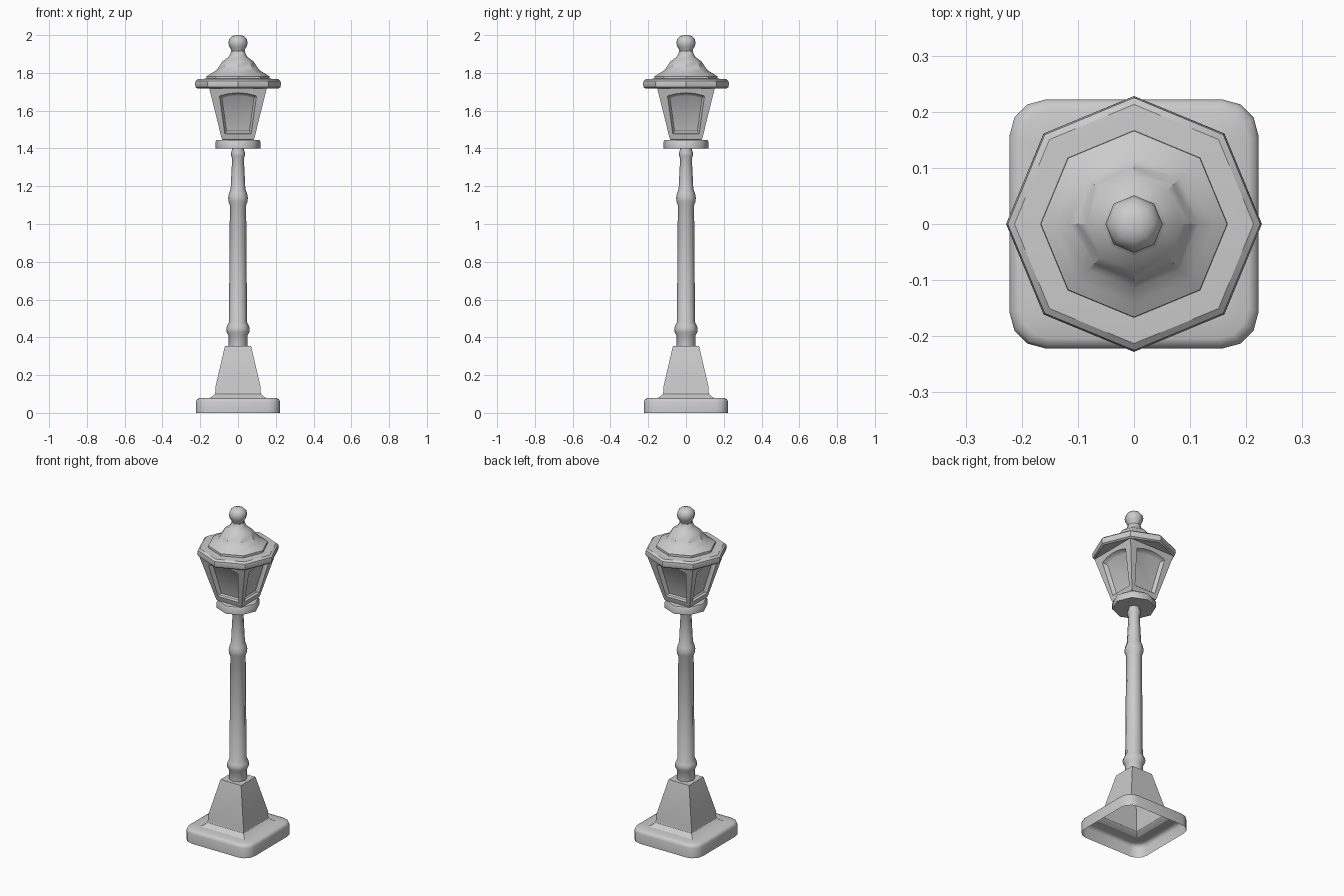
import bpy, bmesh, math
from mathutils import Matrix

if "Cube" in bpy.data.objects:
    bpy.data.objects.remove(bpy.data.objects["Cube"])


def finish(name, bm, angle):
    bmesh.ops.remove_doubles(bm, verts=bm.verts, dist=0.0005)
    bmesh.ops.recalc_face_normals(bm, faces=bm.faces)
    me = bpy.data.meshes.new(name)
    bm.to_mesh(me)
    bm.free()
    ob = bpy.data.objects.new(name, me)
    bpy.context.collection.objects.link(ob)
    bpy.ops.object.select_all(action='DESELECT')
    ob.select_set(True)
    bpy.context.view_layer.objects.active = ob
    bpy.ops.object.shade_smooth_by_angle(angle=math.radians(angle))
    return ob


def bridge(bm, a, b):
    n = len(a)
    for i in range(n):
        bm.faces.new((a[i], a[(i + 1) % n], b[(i + 1) % n], b[i]))


def loft(name, rings, angle, bottom=True, top=True):
    bm = bmesh.new()
    loops = [[bm.verts.new(p) for p in r] for r in rings]
    for a, b in zip(loops, loops[1:]):
        bridge(bm, a, b)
    if bottom:
        bm.faces.new(loops[0][::-1])
    if top:
        bm.faces.new(loops[-1])
    return finish(name, bm, angle)


def octagon(r, z):
    return [(r * math.cos(i * math.pi / 4), r * math.sin(i * math.pi / 4), z) for i in range(8)]


def square(h, z):
    return [(h, -h, z), (h, h, z), (-h, h, z), (-h, -h, z)]


def rounded_square(h, r, z):
    pts = []
    for k, (sx, sy) in enumerate(((1, 1), (-1, 1), (-1, -1), (1, -1))):
        for j in range(4):
            a = math.radians(90 * k + 30 * j)
            pts.append((sx * (h - r) + r * math.cos(a), sy * (h - r) + r * math.sin(a), z))
    return pts


# plinth: open underneath, with rounded upper edge
loft("plinth", [rounded_square(h, r, z) for h, r, z in (
    (.222, .065, 0), (.222, .065, .06), (.217, .062, .073), (.204, .054, .079), (.148, .01, .079))],
    50, bottom=False, top=False)

# tapered square pedestal with flared foot
loft("pedestal", [square(h, z) for h, z in (
    (.15, .079), (.134, .088), (.122, .1), (.119, .115), (.119, .14), (.069, .355))],
    30, bottom=False)

# post with two collar rings
loft("post", [octagon(r, z) for r, z in (
    (.05, .35), (.05, .41), (.061, .428), (.062, .445), (.058, .46), (.048, .48), (.043, 1.1),
    (.051, 1.12), (.052, 1.14), (.047, 1.165), (.039, 1.185), (.031, 1.345), (.036, 1.36),
    (.038, 1.375), (.031, 1.395), (.031, 1.41))], 50)

# plate under the lantern
loft("lantern_plate", [octagon(r, z) for r, z in (
    (.119, 1.4), (.119, 1.436), (.114, 1.444), (.08, 1.446))], 50)


# lantern: four sloped panels with recessed arched windows
def half(z):
    return .087 + (z - 1.455) / .265 * .066


def window(s, depth):
    pts = [(-.07, 1.477), (.07, 1.477)]
    pts += [(.098 * t, 1.678 + .017 * (1 - t * t)) for t in (1, .5, 0, -.5, -1)]
    return [(u * s, -half(1.58 + (z - 1.58) * s) + depth, 1.58 + (z - 1.58) * s) for u, z in pts]


bm = bmesh.new()
for k in range(4):
    rot = Matrix.Rotation(k * math.pi / 2, 3, 'Z')
    outer = [(-.087, -.087, 1.455), (.087, -.087, 1.455)]
    outer += [(.153 * t, -.153, 1.72) for t in (1, .5, 0, -.5, -1)]
    loops = []
    for pts in (outer, window(1, 0), window(.95, .014), window(.86, .022)):
        vs = [bm.verts.new(p) for p in pts]
        bmesh.ops.rotate(bm, verts=vs, cent=(0, 0, 0), matrix=rot)
        loops.append(vs)
    for a, b in zip(loops, loops[1:]):
        bridge(bm, a, b)
    bm.faces.new(loops[-1])
# rounded foot of the lantern
foot = [[bm.verts.new(p) for p in square(h, z)] for h, z in ((.076, 1.443), (.084, 1.447), (.087, 1.455))]
bridge(bm, foot[0], foot[1])
bridge(bm, foot[1], foot[2])
bm.faces.new(foot[0][::-1])
finish("lantern", bm, 35)

# roof brim
loft("roof_brim", [octagon(r, z) for r, z in (
    (.215, 1.717), (.224, 1.724), (.228, 1.74), (.225, 1.757), (.213, 1.767), (.16, 1.77))], 35)

# bell-shaped roof
loft("roof", [octagon(r, z) for r, z in (
    (.167, 1.765), (.166, 1.782), (.142, 1.797), (.115, 1.813), (.1, 1.835), (.084, 1.859),
    (.058, 1.878), (.044, 1.893), (.036, 1.915))], 35, bottom=False)

# finial ball
loft("finial", [octagon(r, z) for r, z in (
    (.034, 1.91), (.037, 1.925), (.047, 1.94), (.051, 1.96), (.046, 1.98), (.032, 1.994), (.014, 2.0))], 50)
